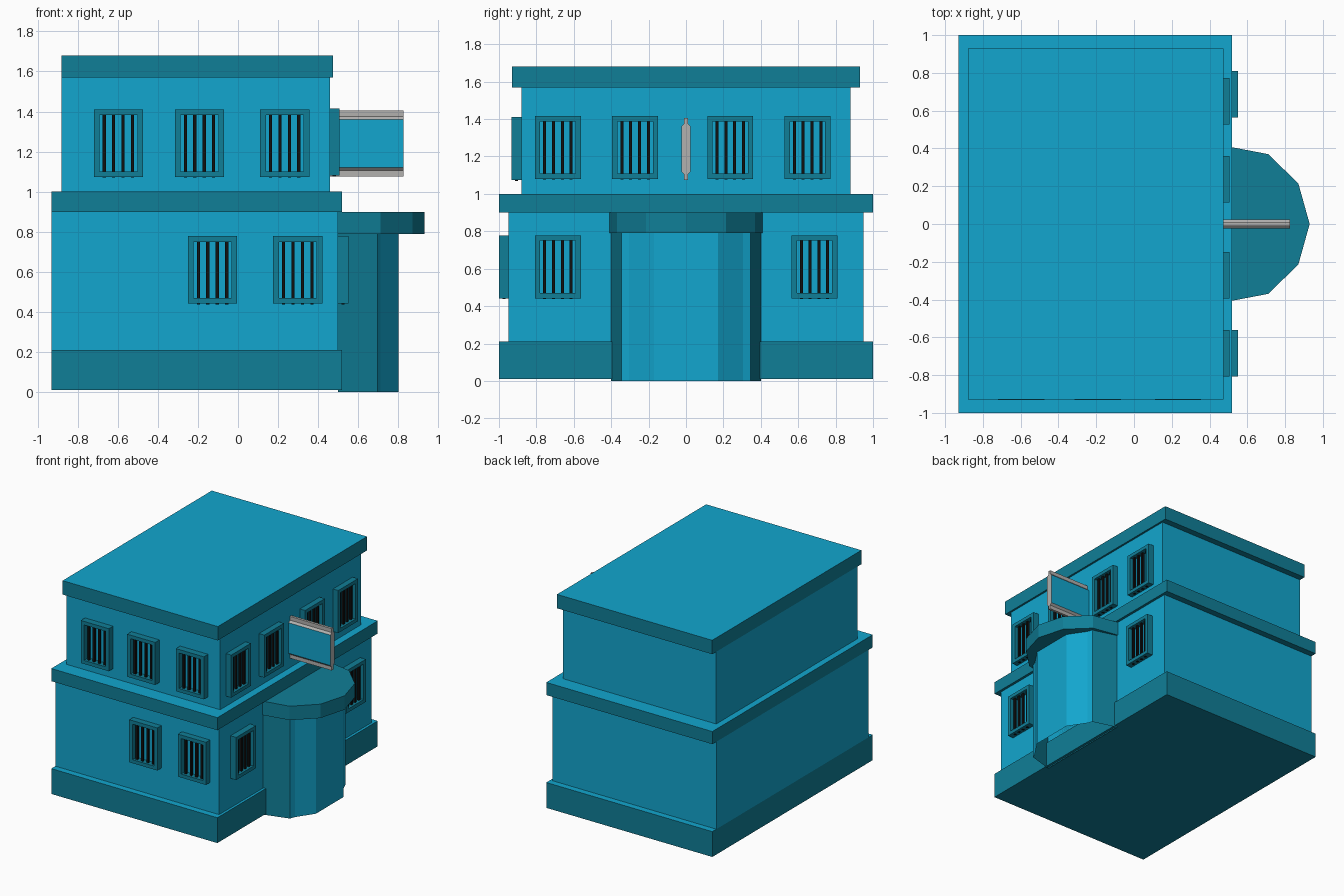
import bpy, bmesh
from mathutils import Matrix
from math import pi

if "Cube" in bpy.data.objects:
    bpy.data.objects.remove(bpy.data.objects["Cube"])


def material(name, rgb):
    m = bpy.data.materials.new(name)
    m.diffuse_color = (*rgb, 1)
    m.use_nodes = True
    m.node_tree.nodes["Principled BSDF"].inputs["Base Color"].default_value = m.diffuse_color
    return m


WALL = material("wall_blue", (0.006, 0.38, 0.62))
TRIM = material("trim_teal", (0.005, 0.21, 0.31))
BLACK = material("bar_black", (0.005, 0.005, 0.005))
GREY = material("rail_grey", (0.45, 0.44, 0.43))


def finish(name, bm, mats, pick=None):
    """Turn a bmesh into an object; pick(normal) gives the material slot."""
    bm.normal_update()
    if pick:
        for f in bm.faces:
            f.material_index = pick(f.normal)
    me = bpy.data.meshes.new(name)
    bm.to_mesh(me)
    bm.free()
    for m in mats:
        me.materials.append(m)
    ob = bpy.data.objects.new(name, me)
    bpy.context.collection.objects.link(ob)
    return ob


def add_box(bm, x, y, z, slot=0):
    size = [b - a for a, b in (x, y, z)]
    mid = [(a + b) / 2 for a, b in (x, y, z)]
    mat = Matrix.Translation(mid) @ Matrix.Diagonal((*size, 1))
    verts = bmesh.ops.create_cube(bm, size=1, matrix=mat)["verts"]
    for f in {f for v in verts for f in v.link_faces}:
        f.material_index = slot


def box(name, x, y, z, mats, pick=None):
    bm = bmesh.new()
    add_box(bm, x, y, z)
    return finish(name, bm, mats, pick)


def prism(name, points, offset, mats, pick=None, open_start=False):
    """Extrude a closed outline of 3D points along offset."""
    bm = bmesh.new()
    face = bm.faces.new([bm.verts.new(p) for p in points])
    ext = bmesh.ops.extrude_face_region(bm, geom=[face], use_keep_orig=True)
    bmesh.ops.translate(bm, vec=offset, verts=[
        g for g in ext["geom"] if isinstance(g, bmesh.types.BMVert)])
    bmesh.ops.recalc_face_normals(bm, faces=bm.faces[:])
    if open_start:
        bmesh.ops.delete(bm, geom=[face], context='FACES_ONLY')
    return finish(name, bm, mats, pick)


# Storeys, with trim bands whose top faces take the wall colour
def light_top(n):
    return 0 if n.z > 0.5 else 1


box("plinth", (-0.93, 0.52), (-1, 1), (0.01, 0.21), [WALL, TRIM], light_top)
box("lower_storey", (-0.93, 0.50), (-0.95, 0.95), (0.21, 0.90), [WALL])
box("middle_band", (-0.93, 0.52), (-1, 1), (0.90, 1.00), [WALL, TRIM], light_top)
box("upper_storey", (-0.88, 0.46), (-0.88, 0.88), (1.00, 1.57), [WALL])
box("roof_slab", (-0.88, 0.475), (-0.93, 0.93), (1.57, 1.68), [WALL, TRIM], light_top)


# Faceted entrance bay and its canopy, mirrored about y = 0
def mirrored(half, z):
    pts = half + [(x, -y) for x, y in reversed(half) if y > 0]
    return [(x, y, z) for x, y in pts]


prism("entrance_bay",
      mirrored([(0.50, 0.40), (0.695, 0.345), (0.71, 0.305), (0.80, 0.17)], 0),
      (0, 0, 0.80), [WALL, TRIM],
      lambda n: 0 if n.x > 0.5 and abs(n.y) < 0.85 else 1, open_start=True)
prism("entrance_canopy",
      mirrored([(0.50, 0.41), (0.71, 0.37), (0.87, 0.215), (0.93, 0)], 0.79),
      (0, 0, 0.11), [TRIM])


# Barred windows: built facing -y at the origin, then placed on a wall
def window(name, location, turn=0):
    w, h, d, t = 0.1225, 0.168, 0.05, 0.028
    bm = bmesh.new()
    for s in (-1, 1):
        add_box(bm, sorted((s * w, s * (w - t))), (-d, 0.01), (-h, h))
        add_box(bm, (t - w, w - t), (-d, 0.01), sorted((s * h, s * (h - t))))
    for i in range(4):
        x = (i - 1.5) * 0.047
        add_box(bm, (x - 0.008, x + 0.008), (-0.032, -0.016),
                (-h - 0.004, h - t), 1)
    ob = finish(name, bm, [TRIM, BLACK])
    ob.location = location
    ob.rotation_euler.z = turn


for i, x in enumerate((-0.597, -0.192, 0.233)):
    window(f"front_upper_window_{i}", (x, -0.883, 1.242))
for i, x in enumerate((-0.127, 0.298)):
    window(f"front_lower_window_{i}", (x, -0.95, 0.61))
for i, y in enumerate((-0.685, -0.272, 0.237, 0.65)):
    window(f"side_upper_window_{i}", (0.456, y, 1.248), pi / 2)
for i, y in enumerate((-0.685, 0.687)):
    window(f"side_lower_window_{i}", (0.50, y, 0.61), pi / 2)

# Blank hanging sign: blue panel faces with grey edges and rails
half = [(0.01, 1.405), (0.01, 1.375), (0.025, 1.36),
        (0.025, 1.12), (0.01, 1.105), (0.01, 1.075)]
outline = half + [(-y, z) for y, z in reversed(half)]
sign = prism("hanging_sign", [(0.455, y, z) for y, z in outline],
             (0.37, 0, 0), [GREY, WALL])
for p in sign.data.polygons:
    if abs(p.normal.y) > 0.9 and abs(p.center.z - 1.24) < 0.05:
        p.material_index = 1
